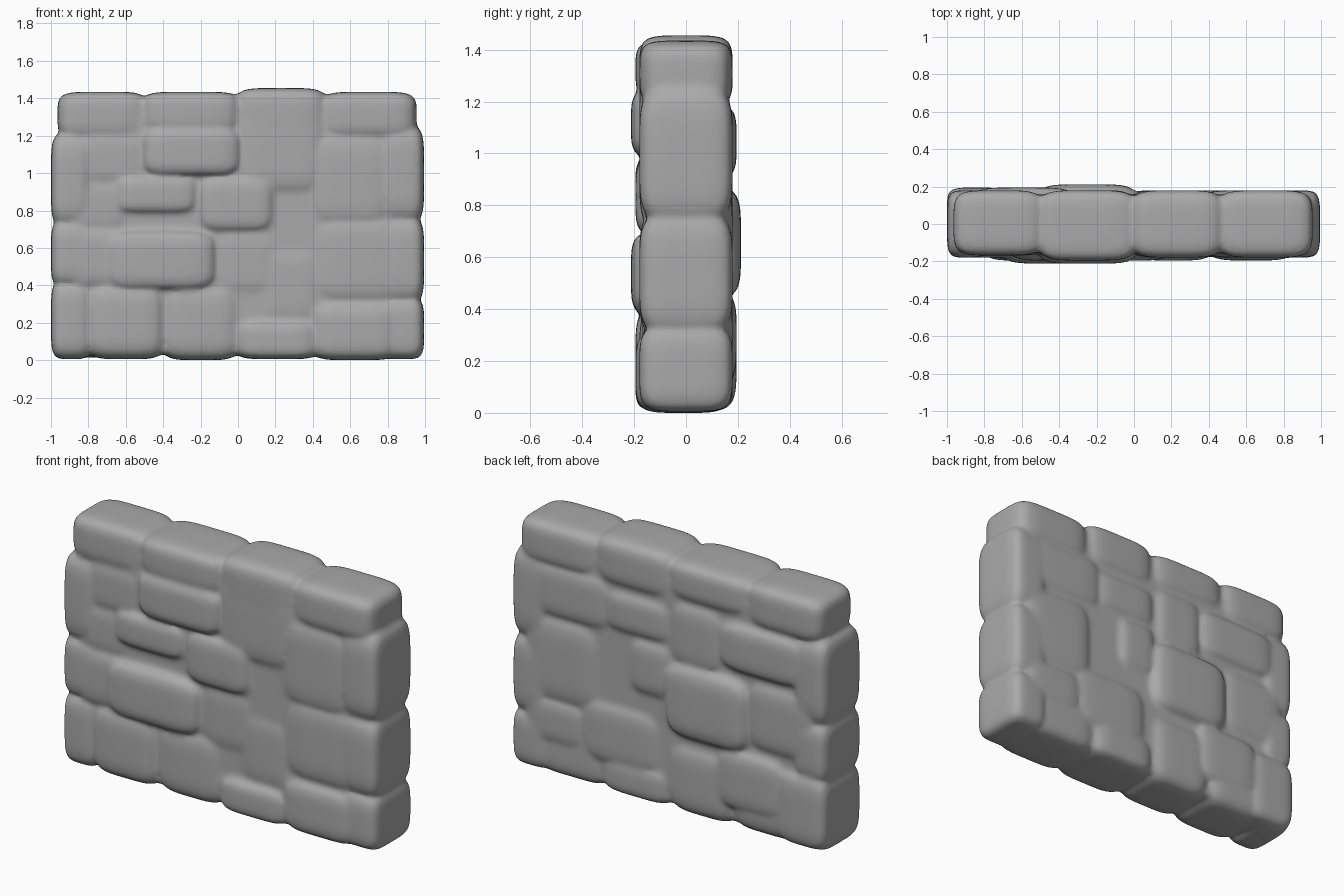
import bpy, bmesh

cube = bpy.data.objects.get("Cube")
if cube:
    bpy.data.objects.remove(cube, do_unlink=True)

stone_grey = bpy.data.materials.new("stone grey")
stone_grey.use_nodes = True
COLOUR = (0.4, 0.4, 0.4, 1)
stone_grey.diffuse_color = COLOUR
stone_grey.node_tree.nodes["Principled BSDF"].inputs["Base Color"].default_value = COLOUR

# How far a stone's face stands out from the middle of the wall
SUNKEN, FLUSH, RAISED, PROUD = 0.168, 0.18, 0.195, 0.212
OVERLAP = 0.015

# Finely divided block that every stone is shaped from
block = bpy.data.meshes.new("block")
bm = bmesh.new()
bmesh.ops.create_cube(bm, size=2)
bmesh.ops.subdivide_edges(bm, edges=bm.edges[:], cuts=11, use_grid_fill=True)
bm.to_mesh(block)
bm.clear()


def pillow(low, high, power):
    """Rounded block filling the box between two corners."""
    start = len(bm.verts)
    bm.from_mesh(block)
    bm.verts.ensure_lookup_table()
    for vert in bm.verts[start:]:
        length = sum(abs(c) ** power for c in vert.co) ** (1 / power)
        vert.co = [(a + b + c / length * (b - a)) / 2
                   for a, b, c in zip(low, high, vert.co)]


def stone(left, right, bottom, top, front=FLUSH, back=FLUSH):
    """One stone, grown a little into its neighbours."""
    low = (max(left - OVERLAP, -1), -front, max(bottom - OVERLAP, 0))
    high = (min(right + OVERLAP, 1), back, top + OVERLAP)
    pillow(low, high, power=5)


def front_stone(left, right, bottom, top, depth=FLUSH):
    stone(left, right, bottom, top, front=depth, back=0.05)


def back_stone(left, right, bottom, top, depth=FLUSH):
    stone(left, right, bottom, top, front=0.05, back=depth)


def end_column(left, right, joints):
    """Stack of full-depth stones closing one end of the wall."""
    for bottom, top in zip(joints, joints[1:]):
        stone(left, right, bottom, top)


# Core holding the stones together
pillow(low=(-0.93, -0.155, 0.03), high=(0.93, 0.155, 1.4), power=24)

# Capping row
stone(left=-0.95, right=-0.5, bottom=1.2, top=1.42, front=SUNKEN)
stone(left=-0.5, right=0, bottom=1.23, top=1.42, front=RAISED)
stone(left=0, right=0.46, bottom=1.2, top=1.44)
stone(left=0.46, right=0.94, bottom=1.2, top=1.42)

# End columns
end_column(left=-1, right=-0.8, joints=(0.02, 0.41, 0.73, 1.2))
end_column(left=0.77, right=0.98, joints=(0.02, 0.32, 0.75, 1.24))

# Bottom row
stone(left=-0.8, right=-0.4, bottom=0.02, top=0.4, front=RAISED)
stone(left=-0.4, right=0, bottom=0, top=0.4)
stone(left=0, right=0.42, bottom=0.02, top=0.2, front=RAISED)
stone(left=0.4, right=0.85, bottom=0, top=0.3, front=RAISED, back=SUNKEN)

# Stones showing on the front, from the top down
front_stone(left=-0.85, right=-0.5, bottom=0.95, top=1.2, depth=SUNKEN)
front_stone(left=-0.5, right=0, bottom=1, top=1.23, depth=PROUD)
front_stone(left=0, right=0.45, bottom=0.9, top=1.35)
front_stone(left=0.4, right=0.8, bottom=0.73, top=1.2)
front_stone(left=-0.9, right=-0.6, bottom=0.7, top=0.95, depth=SUNKEN)
front_stone(left=-0.65, right=-0.23, bottom=0.8, top=0.97, depth=RAISED)
front_stone(left=-0.2, right=0.18, bottom=0.7, top=0.97, depth=RAISED)
front_stone(left=-0.9, right=-0.6, bottom=0.4, top=0.7)
front_stone(left=-0.7, right=-0.13, bottom=0.39, top=0.68, depth=PROUD)
front_stone(left=-0.13, right=0.2, bottom=0.35, top=0.7, depth=SUNKEN)
front_stone(left=0.13, right=0.43, bottom=0.2, top=0.6, depth=SUNKEN)
front_stone(left=0.42, right=0.85, bottom=0.32, top=0.75)

# Stones showing on the back, from the top down
back_stone(left=0.37, right=0.9, bottom=0.92, top=1.2)
back_stone(left=0, right=0.4, bottom=0.95, top=1.15)
back_stone(left=-0.33, right=-0.03, bottom=0.85, top=1.2)
back_stone(left=-0.85, right=-0.33, bottom=0.92, top=1.17, depth=RAISED)
back_stone(left=0.45, right=0.9, bottom=0.43, top=0.9)
back_stone(left=0, right=0.23, bottom=0.63, top=0.92)
back_stone(left=-0.5, right=0, bottom=0.46, top=0.85, depth=PROUD)
back_stone(left=-0.92, right=-0.5, bottom=0.5, top=0.87)
back_stone(left=0.52, right=0.9, bottom=0.2, top=0.43)
back_stone(left=0.06, right=0.56, bottom=0.17, top=0.5)
back_stone(left=-0.73, right=-0.32, bottom=0.13, top=0.45, depth=RAISED)
back_stone(left=-1, right=-0.7, bottom=0.03, top=0.42, depth=RAISED)

mesh = bpy.data.meshes.new("stone_wall")
bm.to_mesh(mesh)
bm.free()
bpy.data.meshes.remove(block)
mesh.materials.append(stone_grey)
wall = bpy.data.objects.new("stone_wall", mesh)
bpy.context.collection.objects.link(wall)

# Fuse the stones and soften the joints
fuse = wall.modifiers.new("fuse", "REMESH")
fuse.mode = "VOXEL"
fuse.voxel_size = 0.014
fuse.use_smooth_shade = True
soften = wall.modifiers.new("soften", "SMOOTH")
soften.factor = 0.5
soften.iterations = 8
